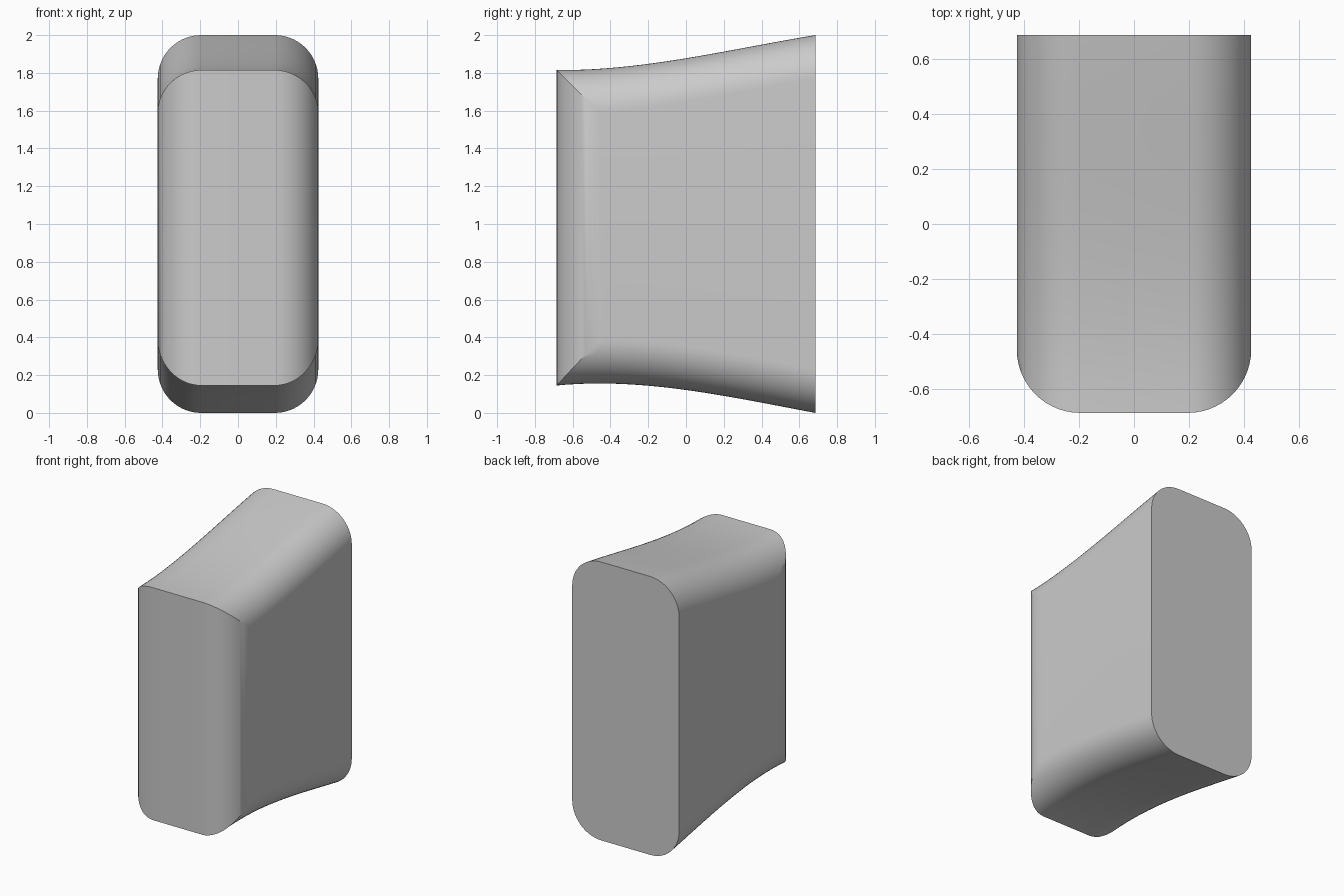
import bpy, bmesh
from math import sin, cos, sqrt, pi

HALF_X, HALF_Y, R = 0.425, 0.685, 0.23
FLAT = HALF_X - R          # half-width of the flat middle
ARC, STEPS = 14, 28
TOP = (1.815, 1.81, 1.925, 2.0)
BOTTOM = (0.145, 0.19, 0.085, 0.0)

if "Cube" in bpy.data.objects:
    bpy.data.objects.remove(bpy.data.objects["Cube"], do_unlink=True)


def flare(c, y):
    """Height of a flared edge curve at depth y."""
    t = (y + HALF_Y) / (2 * HALF_Y)
    s = 1 - t
    return c[0] * s**3 + 3 * c[1] * s * s * t + 3 * c[2] * s * t * t + c[3] * t**3


def corner_drop(x):
    """How far the rounded corner falls away at width x."""
    d = max(abs(x) - FLAT, 0)
    return R - sqrt(max(R * R - d * d, 0))


# Columns across the width, spaced evenly around the corner arcs
right = [FLAT + R * sin(pi / 2 * i / ARC) for i in range(ARC + 1)]
columns = [-x for x in reversed(right)] + right

bm = bmesh.new()
loops = []
for x in columns:
    drop = corner_drop(x)
    front = -HALF_Y + drop
    ys = [front + (HALF_Y - front) * j / STEPS for j in range(STEPS + 1)]
    upper = [bm.verts.new((x, y, flare(TOP, y) - drop)) for y in ys]
    lower = [bm.verts.new((x, y, flare(BOTTOM, y) + drop)) for y in ys]
    loops.append((upper, lower))

# Top, bottom, front and back skins between neighbouring columns
for (u0, l0), (u1, l1) in zip(loops, loops[1:]):
    for j in range(STEPS):
        bm.faces.new((u0[j], u1[j], u1[j + 1], u0[j + 1]))
        bm.faces.new((l0[j], l0[j + 1], l1[j + 1], l1[j]))
    bm.faces.new((u0[0], l0[0], l1[0], u1[0]))
    bm.faces.new((u0[-1], u1[-1], l1[-1], l0[-1]))

# Flat sides
for u, l in (loops[0], loops[-1]):
    for j in range(STEPS):
        bm.faces.new((u[j], u[j + 1], l[j + 1], l[j]))
bmesh.ops.recalc_face_normals(bm, faces=bm.faces)

mesh = bpy.data.meshes.new("flared_block")
bm.to_mesh(mesh)
bm.free()
block = bpy.data.objects.new("flared_block", mesh)
bpy.context.collection.objects.link(block)

# Plain grey
grey = bpy.data.materials.new("light_grey")
grey.use_nodes = True
colour = (0.6, 0.6, 0.6, 1)
grey.diffuse_color = colour
grey.node_tree.nodes["Principled BSDF"].inputs["Base Color"].default_value = colour
mesh.materials.append(grey)

bpy.ops.object.select_all(action="DESELECT")
block.select_set(True)
bpy.context.view_layer.objects.active = block
bpy.ops.object.shade_smooth_by_angle(angle=pi / 6)
